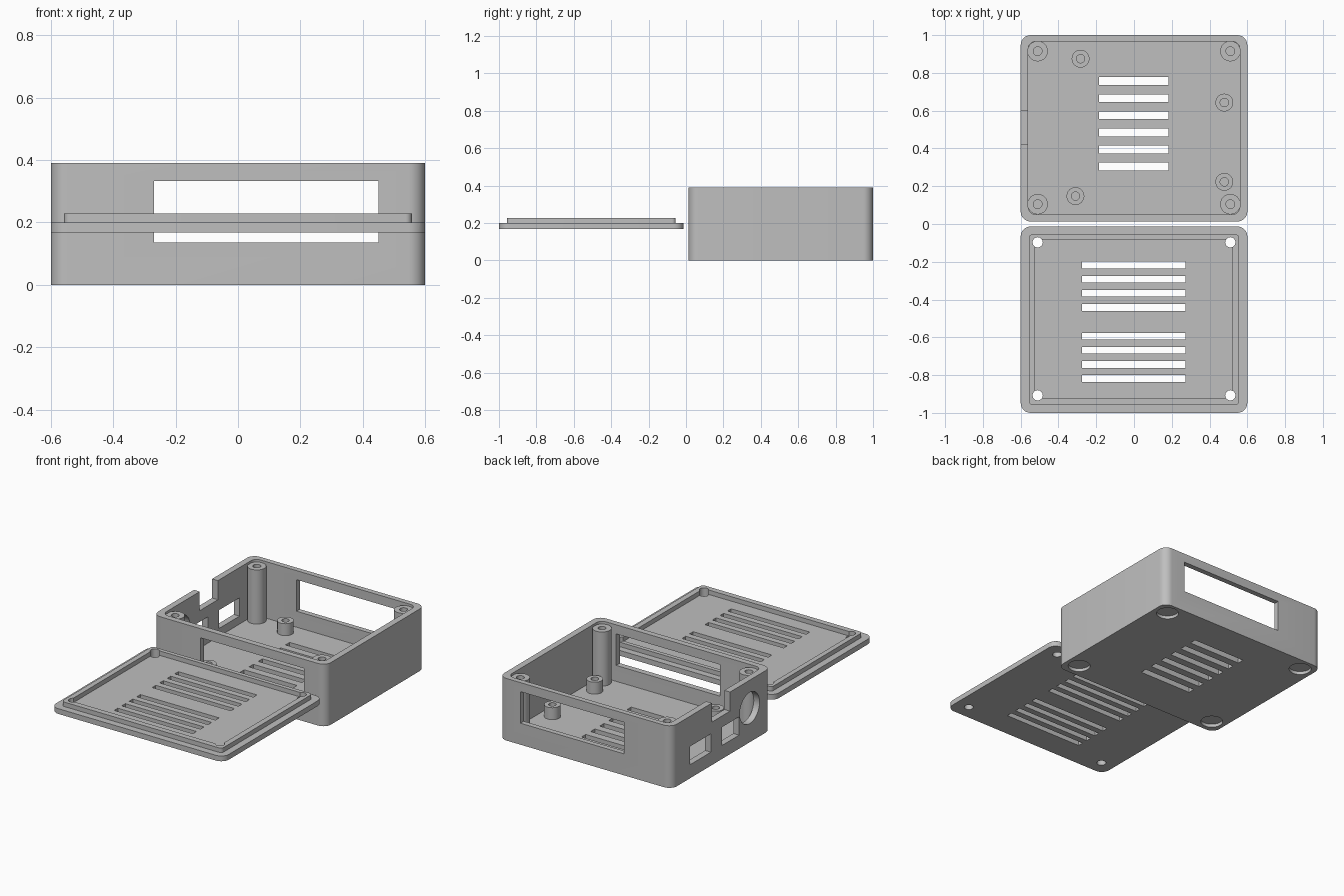
import bpy, bmesh, math
from mathutils import Matrix, Vector

if "Cube" in bpy.data.objects:
    bpy.data.objects.remove(bpy.data.objects["Cube"])

grey = bpy.data.materials.new("plain grey")
grey.diffuse_color = (0.52, 0.52, 0.52, 1)
grey.use_nodes = True
grey.node_tree.nodes["Principled BSDF"].inputs["Base Color"].default_value = grey.diffuse_color


def add_box(bm, x0, x1, y0, y1, z0, z1):
    m = Matrix.Translation(((x0 + x1) / 2, (y0 + y1) / 2, (z0 + z1) / 2)) \
        @ Matrix.Diagonal((x1 - x0, y1 - y0, z1 - z0, 1))
    return bmesh.ops.create_cube(bm, size=1, matrix=m)["verts"]


def add_round_box(bm, x0, x1, y0, y1, z0, z1, r):
    """Box with rounded vertical edges."""
    verts = add_box(bm, x0, x1, y0, y1, z0, z1)
    edges = {e for v in verts for e in v.link_edges
             if abs(e.verts[0].co.z - e.verts[1].co.z) > 1e-4}
    bmesh.ops.bevel(bm, geom=list(edges), offset=r, segments=8,
                    profile=0.5, affect='EDGES')


def add_cylinder(bm, centre, r, depth, axis='Z', segs=32):
    m = Matrix.Translation(centre)
    if axis == 'X':
        m = m @ Matrix.Rotation(math.pi / 2, 4, 'Y')
    bmesh.ops.create_cone(bm, cap_ends=True, segments=segs, radius1=r,
                          radius2=r, depth=depth, matrix=m)


def make_object(name, bm):
    bmesh.ops.recalc_face_normals(bm, faces=bm.faces)
    me = bpy.data.meshes.new(name)
    bm.to_mesh(me)
    bm.free()
    me.materials.append(grey)
    ob = bpy.data.objects.new(name, me)
    bpy.context.collection.objects.link(ob)
    return ob


def activate(ob):
    bpy.ops.object.select_all(action='DESELECT')
    ob.select_set(True)
    bpy.context.view_layer.objects.active = ob


def cut(ob, bm):
    """Subtract the shapes in bm from ob."""
    cutter = make_object("cutter", bm)
    cutter.hide_render = True
    mod = ob.modifiers.new("cut", 'BOOLEAN')
    mod.operation, mod.solver, mod.object = 'DIFFERENCE', 'EXACT', cutter
    activate(ob)
    bpy.ops.object.modifier_apply(modifier=mod.name)
    bpy.data.objects.remove(cutter)


def smooth(ob):
    activate(ob)
    bpy.ops.object.shade_smooth_by_angle(angle=math.radians(30))


def tube(name, x, y, z0, z1, ro, ri, segs=32):
    """Screw post with a blind hole, turned from a profile."""
    bm = bmesh.new()
    prof = [(0, z0), (ro, z0), (ro, z1), (ri, z1), (ri, z0 + 0.01), (0, z0 + 0.01)]
    vs = [bm.verts.new((r, 0, z)) for r, z in prof]
    es = [bm.edges.new(p) for p in zip(vs, vs[1:])]
    bmesh.ops.spin(bm, geom=vs + es, cent=(0, 0, 0), axis=(0, 0, 1),
                   angle=2 * math.pi, steps=segs)
    bmesh.ops.remove_doubles(bm, verts=bm.verts, dist=1e-5)
    bmesh.ops.translate(bm, verts=bm.verts, vec=Vector((x, y, 0)))
    smooth(make_object(name, bm))


FLOOR, TOP = 0.035, 0.39
base_corners = [(x, y) for x in (-0.51, 0.51) for y in (0.105, 0.915)]
lid_corners = [(x, y) for x in (-0.51, 0.51) for y in (-0.907, -0.097)]

# Case base: rounded shell
bm = bmesh.new()
add_round_box(bm, -0.6, 0.6, 0.013, 1.0, 0, TOP, 0.053)
base = make_object("case_base", bm)
bm = bmesh.new()
add_round_box(bm, -0.56, 0.56, 0.05, 0.967, FLOOR, 0.6, 0.04)
cut(base, bm)

# Base openings: long window front and back, ports and notch on the left
bm = bmesh.new()
add_box(bm, -0.27, 0.45, -0.2, 1.2, 0.135, 0.333)
cut(base, bm)
bm = bmesh.new()
add_box(bm, -0.7, -0.5, 0.42, 0.60, 0.27, 0.6)
add_box(bm, -0.7, -0.5, 0.61, 0.815, 0.085, 0.20)
add_box(bm, -0.7, -0.5, 0.33, 0.50, 0.085, 0.20)
add_cylinder(bm, (-0.6, 0.225, 0.215), 0.098, 0.2, 'X', 48)
# Floor vents and foot recesses
for i in range(6):
    y = 0.305 + i * 0.0902
    add_box(bm, -0.185, 0.182, y - 0.021, y + 0.021, -0.1, 0.07)
for x, y in base_corners:
    add_cylinder(bm, (x, y, -0.03), 0.065, 0.1)
cut(base, bm)
smooth(base)

# Corner screw posts and short board standoffs
for x, y in base_corners:
    tube("corner_post", x, y, FLOOR - 0.005, 0.375, 0.054, 0.023)
for x, y in [(-0.283, 0.875), (0.478, 0.643), (0.478, 0.223), (-0.31, 0.148)]:
    tube("board_standoff", x, y, FLOOR - 0.005, 0.11, 0.047, 0.022)

# Lid: plate with raised locating lip
bm = bmesh.new()
add_round_box(bm, -0.6, 0.6, -1.0, -0.013, 0.167, 0.228, 0.053)
lid = make_object("lid", bm)
bm = bmesh.new()
add_box(bm, -0.8, 0.8, -1.2, 0.2, 0.2, 0.4)
trim = make_object("trim", bm)
bm = bmesh.new()
add_round_box(bm, -0.557, 0.557, -0.957, -0.055, 0.1, 0.5, 0.02)
cut(trim, bm)
bm = bmesh.new()
bm.from_mesh(trim.data)
bpy.data.objects.remove(trim)
cut(lid, bm)
bm = bmesh.new()
add_box(bm, -0.525, 0.522, -0.921, -0.081, 0.2, 0.4)
cut(lid, bm)

# Lid vents in two banks, and screw holes
bm = bmesh.new()
for start in (-0.2175, -0.594):
    for i in range(4):
        y = start - i * 0.0747
        add_box(bm, -0.275, 0.272, y - 0.018, y + 0.018, 0.1, 0.3)
for x, y in lid_corners:
    add_cylinder(bm, (x, y, 0.2), 0.027, 0.3)
cut(lid, bm)
smooth(lid)
